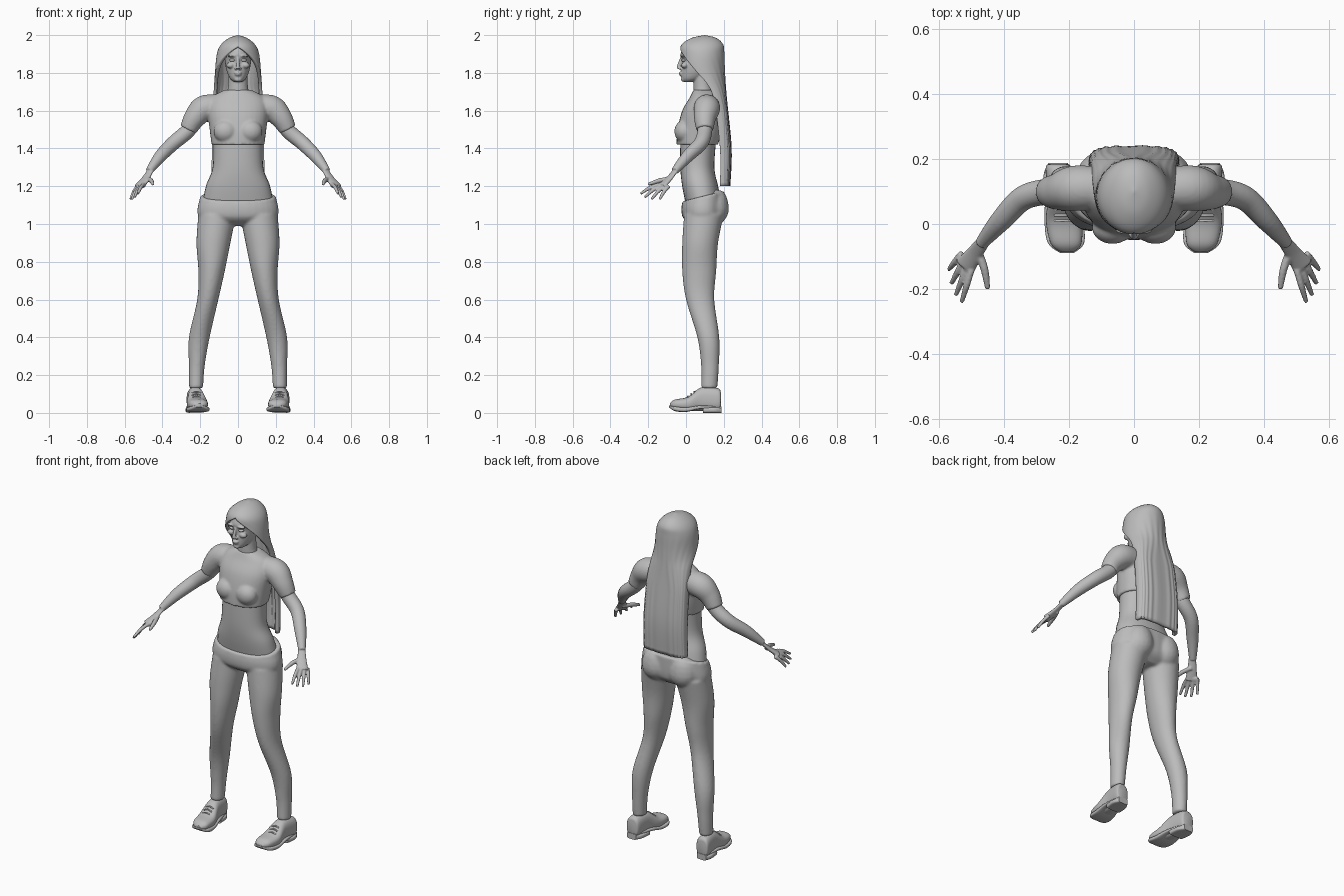
import bpy, bmesh, math
from mathutils import Vector, Matrix

old = bpy.data.objects.get("Cube")
if old:
    bpy.data.objects.remove(old, do_unlink=True)

GREY = (.5, .5, .5, 1)
material = bpy.data.materials.new("plain grey")
material.use_nodes = True
material.diffuse_color = GREY
material.node_tree.nodes["Principled BSDF"].inputs["Base Color"].default_value = GREY
X, Y, Z = Vector((1, 0, 0)), Vector((0, 1, 0)), Vector((0, 0, 1))
SIDES = ((1, "left"), (-1, "right"))


def clamp(value):
    return max(0, min(1, value))


def signed_power(value, power):
    return math.copysign(abs(value) ** power, value)


def blend(rows, steps=6):
    """Smooth in-between rows along the list."""
    result = []
    last = len(rows) - 1
    for i in range(last):
        before, start = rows[max(i - 1, 0)], rows[i]
        end, after = rows[i + 1], rows[min(i + 2, last)]
        for step in range(steps):
            t = step / steps
            row = []
            for a, b, c, d in zip(before, start, end, after):
                bend = 2 * a - 5 * b + 4 * c - d + t * (3 * (b - c) + d - a)
                row.append(b + t * (c - a + t * bend) / 2)
            result.append(row)
    result.append(list(rows[last]))
    return result


def skin(bm, loops, closed=True):
    rows = [[bm.verts.new(point) for point in loop] for loop in loops]
    count = len(rows[0])
    for low, high in zip(rows, rows[1:]):
        for j in range(count if closed else count - 1):
            k = (j + 1) % count
            bm.faces.new((low[j], low[k], high[k], high[j]))
    if closed:
        bm.faces.new(rows[0])
        bm.faces.new(rows[-1])


def ring(centre, across, along, side, power=1, count=32):
    """One rounded cross-section, mirrored when side is negative."""
    loop = []
    for j in range(count):
        angle = math.tau * j / count
        point = centre + across * signed_power(math.cos(angle), power) \
            + along * signed_power(math.sin(angle), power)
        point.x *= side
        loop.append(point)
    return loop


def trunk(bm, rows, power=.9, side=1):
    """Upright form; rows are height, middle, half width, front and back."""
    skin(bm, [ring(Vector((middle, (front + back) / 2, z)), X * half, Y * (back - front) / 2, side, power)
              for z, middle, half, front, back in blend(rows)])


def centred(rows):
    return [(z, 0, half, front, back) for z, half, front, back in rows]


def along_foot(bm, rows, power, side):
    """Form running heel to toe; rows are depth, half width, bottom and top."""
    skin(bm, [ring(Vector((.215 + y / 10, y, (low + high) / 2)), X * half, Z * (high - low) / 2, side, power)
              for y, half, low, high in blend(rows)])


def tube(bm, rows, side=1, flat=1):
    """Limb following a path; rows are a point and a radius."""
    rows = blend(rows)
    last = len(rows) - 1
    loops = []
    for i, (*point, radius) in enumerate(rows):
        heading = Vector(rows[min(i + 1, last)][:3]) - Vector(rows[max(i - 1, 0)][:3])
        across = heading.cross(Z).normalized()
        along = across.cross(heading).normalized()
        loops.append(ring(Vector(point), across * radius, along * radius * flat, side))
    skin(bm, loops)


def ball(bm, centre, radii, side=1):
    x, y, z = centre
    place = Matrix.Translation((x * side, y, z)) @ Matrix.Diagonal((*radii, 1))
    bmesh.ops.create_uvsphere(bm, u_segments=20, v_segments=12, radius=1, matrix=place)


def finish(bm, name, voxel=0, rounds=4, thickness=0):
    """Make the object; a voxel size fuses overlapping forms into one skin."""
    bmesh.ops.recalc_face_normals(bm, faces=bm.faces)
    mesh = bpy.data.meshes.new(name)
    bm.to_mesh(mesh)
    bm.free()
    mesh.materials.append(material)
    part = bpy.data.objects.new(name, mesh)
    bpy.context.collection.objects.link(part)
    bpy.ops.object.select_all(action='DESELECT')
    part.select_set(True)
    bpy.context.view_layer.objects.active = part
    bpy.ops.object.shade_smooth_by_angle(angle=math.radians(45))
    if thickness:
        shell = part.modifiers.new("thickness", 'SOLIDIFY')
        shell.thickness, shell.offset = thickness, -1
    if voxel:
        fuse = part.modifiers.new("fuse", 'REMESH')
        fuse.mode, fuse.voxel_size, fuse.use_smooth_shade = 'VOXEL', voxel, True
        soften = part.modifiers.new("soften", 'SMOOTH')
        soften.factor, soften.iterations = .5, rounds


# Bare midriff
bm = bmesh.new()
trunk(bm, centred([(1.45, .13, -.03, .16), (1.3, .134, -.03, .15), (1.2, .17, -.02, .17), (1.1, .19, 0, .19)]))
finish(bm, "midriff")

# Short top with bust and sleeves
bm = bmesh.new()
trunk(bm, centred([(1.42, .14, -.05, .17), (1.5, .15, -.045, .19), (1.6, .16, -.02, .19),
                   (1.67, .14, .02, .18), (1.71, .07, .04, .15)]))
for side, label in SIDES:
    ball(bm, (.066, -.01, 1.49), (.064, .052, .06), side)
    tube(bm, [(.1, .11, 1.62, .065), (.18, .11, 1.61, .07), (.23, .1, 1.56, .058), (.264, .1, 1.5, .046)], side)
finish(bm, "short_top", .007, 5)

# Trousers, with the waistband sloping down to the front
bm = bmesh.new()
trunk(bm, centred([(1.15, .2, -.02, .205), (1.04, .21, -.02, .2), (.99, .1, .04, .15)]))
for side, label in SIDES:
    ball(bm, (.09, .137, 1.08), (.09, .09, .09), side)
    trunk(bm, [(1.05, .11, .1, -.01, .2), (.9, .13, .09, -.02, .17), (.75, .14, .07, -.02, .16),
               (.6, .16, .056, 0, .15), (.4, .205, .055, .06, .176), (.25, .218, .042, .08, .174),
               (.13, .222, .037, .08, .166)], 1, side)
for vert in bm.verts:
    vert.co.z += (vert.co.y - .1) / 4 * clamp((vert.co.z - 1.09) * 20)
finish(bm, "trousers", .008, 5)

# Arms with hands; four fingers fan evenly between the first and the last
FIRST_KNUCKLE, LAST_KNUCKLE = Vector((.5, -.14, 1.21)), Vector((.53, -.09, 1.2))
FIRST_TIP, LAST_TIP = Vector((.53, -.24, 1.16)), Vector((.57, -.14, 1.13))
for side, label in SIDES:
    bm = bmesh.new()
    tube(bm, [(.2, .1, 1.6, .04), (.26, .1, 1.5, .04), (.34, .08, 1.43, .038),
              (.41, .01, 1.36, .033), (.47, -.06, 1.28, .02)], side)
    tube(bm, [(.46, -.05, 1.29, .02), (.49, -.09, 1.24, .026), (.52, -.13, 1.2, .034)], side, .45)
    for finger in range(4):
        share = finger / 3
        knuckle = FIRST_KNUCKLE.lerp(LAST_KNUCKLE, share)
        tip = FIRST_TIP.lerp(LAST_TIP, share)
        tip += (tip - knuckle) * math.sin(math.pi * share) / 6
        middle = knuckle.lerp(tip, .5) + Z * .008
        tube(bm, [(*knuckle, .01), (*middle, .01), (*tip, .007)], side)
    tube(bm, [(.48, -.08, 1.24, .012), (.46, -.14, 1.23, .012), (.45, -.2, 1.21, .008)], side)
    finish(bm, f"{label}_arm", .0045, 3)

# Shoes: upper, sole with heel, and laces
for side, label in SIDES:
    bm = bmesh.new()
    along_foot(bm, [(-.086, .02, .03, .05), (-.06, .047, .02, .07), (.01, .055, .01, .085),
                    (.08, .042, .01, .134), (.17, .04, .01, .13), (.185, .026, .03, .1)], .8, side)
    finish(bm, f"{label}_shoe_upper")
    bm = bmesh.new()
    along_foot(bm, [(-.09, .02, .03, .04), (-.06, .055, .01, .035), (0, .06, .005, .03),
                    (.08, .05, .02, .04), (.187, .03, .02, .035)], .5, side)
    along_foot(bm, [(.09, .048, 0, .03), (.15, .048, 0, .03), (.187, .03, 0, .03)], .5, side)
    finish(bm, f"{label}_shoe_sole")
    for row in range(3):
        bm = bmesh.new()
        y, z = .01 + row / 60, .084 + row / 80
        tube(bm, [(.195, y, z - .004, .004), (.22, y, z + .004, .004), (.245, y, z - .004, .004)], side)
        finish(bm, f"{label}_shoe_lace_{row + 1}")

# Head, neck and facial features
bm = bmesh.new()
trunk(bm, centred([(1.66, .085, .045, .15), (1.71, .055, .04, .14), (1.82, .05, .04, .13)]), 1)
trunk(bm, centred([(1.752, .02, -.01, .03), (1.77, .042, -.024, .09), (1.81, .06, -.025, .14),
                   (1.865, .07, -.022, .17), (1.9, .071, -.029, .175), (1.95, .058, -.005, .165),
                   (1.97, .03, .03, .14)]), 1)
tube(bm, [(0, -.024, 1.88, .007), (0, -.036, 1.845, .009), (0, -.038, 1.822, .012)])
ball(bm, (0, -.026, 1.8), (.02, .013, .006))
ball(bm, (0, -.024, 1.79), (.017, .013, .006))
ball(bm, (0, -.014, 1.765), (.02, .013, .012))
for side, label in SIDES:
    ball(bm, (.032, -.018, 1.89), (.026, .014, .007), side)
    ball(bm, (.04, -.008, 1.84), (.022, .018, .016), side)
    ball(bm, (.011, -.03, 1.823), (.008, .01, .007), side)
finish(bm, "head_and_neck", .0045, 3)

# Eyes
for side, label in SIDES:
    bm = bmesh.new()
    ball(bm, (.03, -.012, 1.867), (.016, .012, .008), side)
    finish(bm, f"{label}_eye")

# Long hair: a sheet swept round the head, closed over the crown, opening at the
# face and flattening down the back. Rows are height, half width, centre and depth.
HAIR = [(2, 0, .1, 0), (1.985, .047, .095, .065), (1.95, .09, .087, .11), (1.9, .112, .085, .118),
        (1.8, .122, .09, .116), (1.67, .13, .145, .07), (1.4, .138, .18, .06), (1.2, .14, .18, .053)]
ARC = 32
bm = bmesh.new()
sheet = []
for z, half, centre, depth in blend(HAIR):
    sweep = math.pi / 2 * (1 + clamp((z - 1.67) / .27) ** 2.5)
    power = 1 - .45 * clamp((1.75 - z) * 7)
    strands = clamp((1.95 - z) * 2) / 30
    loop = []
    for j in range(-ARC, ARC + 1):
        angle = sweep * j / ARC
        reach = depth * (1 + strands * math.sin(j * 1.2))
        loop.append((half * signed_power(math.sin(angle), power),
                     centre + reach * signed_power(math.cos(angle), power), z))
    sheet.append(loop)
skin(bm, sheet, closed=False)
bmesh.ops.remove_doubles(bm, verts=bm.verts, dist=.0003)
finish(bm, "long_hair", thickness=.018)
